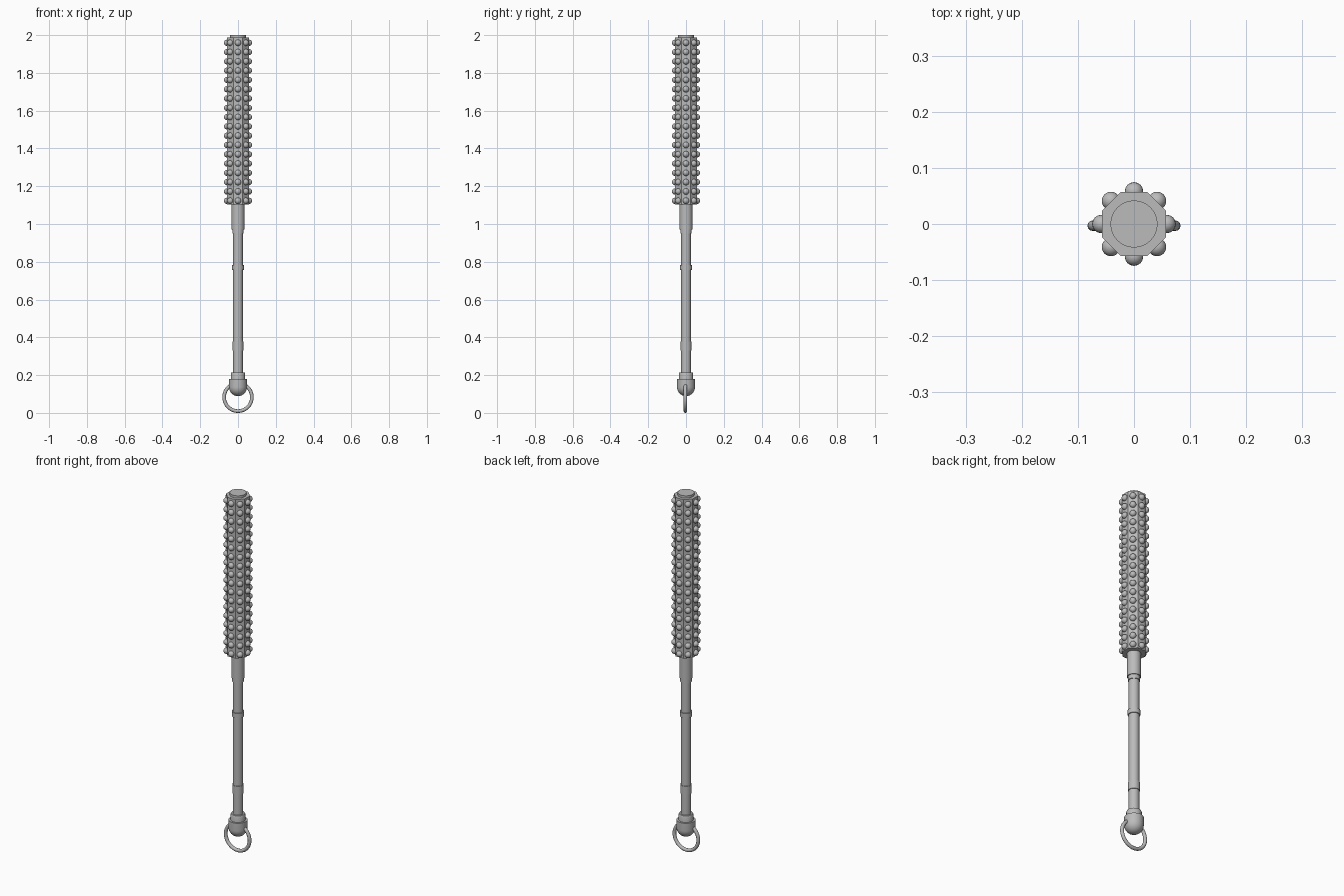
import bpy, bmesh
from math import pi, sin, cos, radians
from mathutils import Matrix, Vector

cube = bpy.data.objects.get("Cube")
if cube:
    bpy.data.objects.remove(cube, do_unlink=True)

steel = bpy.data.materials.new("grey_metal")
steel.use_nodes = True
GREY = (0.5, 0.5, 0.5, 1)
steel.diffuse_color = GREY
steel.node_tree.nodes["Principled BSDF"].inputs["Base Color"].default_value = GREY


def finish(name, bm, smooth=True):
    """Turn a bmesh into a named, shaded object."""
    bmesh.ops.recalc_face_normals(bm, faces=bm.faces)
    mesh = bpy.data.meshes.new(name)
    bm.to_mesh(mesh)
    bm.free()
    mesh.materials.append(steel)
    obj = bpy.data.objects.new(name, mesh)
    bpy.context.collection.objects.link(obj)
    if smooth:
        bpy.ops.object.select_all(action='DESELECT')
        obj.select_set(True)
        bpy.context.view_layer.objects.active = obj
        bpy.ops.object.shade_smooth_by_angle(angle=radians(35))
    return obj


def lathe(name, profile, sides=32, turn=0.0, smooth=True):
    """Closed solid from (radius, z) points listed bottom to top."""
    bm = bmesh.new()
    rings = []
    for r, z in profile:
        angles = [turn + 2 * pi * i / sides for i in range(sides)]
        rings.append([bm.verts.new((r * cos(a), r * sin(a), z)) for a in angles])
    for low, high in zip(rings, rings[1:]):
        for i in range(sides):
            j = (i + 1) % sides
            bm.faces.new((low[i], low[j], high[j], high[i]))
    bm.faces.new(rings[0][::-1])
    bm.faces.new(rings[-1])
    return finish(name, bm, smooth)


# Handle: shaft, grip bands and neck
lathe("shaft", [(0.026, 0.19), (0.026, 0.97)])
lathe("lower_band", [(0.029, 0.33), (0.029, 0.377)])
lathe("upper_band", [(0.031, 0.757), (0.031, 0.783)])
lathe("neck_collar", [(0.030, 0.95), (0.030, 0.975)])
lathe("neck", [(0.034, 0.972), (0.034, 1.11)])

# Pommel: collar and rounded cap
lathe("pommel_collar", [(0.038, 0.17), (0.038, 0.208), (0.035, 0.215)])
dome = [(0.048 * sin(a), 0.137 - 0.048 * cos(a))
        for a in (pi / 2 * (i + 0.2) / 8 for i in range(8))]
lathe("pommel_cap", dome + [(0.048, 0.137), (0.048, 0.18)])

# Octagonal head with a round end disc
FLAT = 0.057
CORNER = FLAT / cos(pi / 8)
lathe("head", [(CORNER, 1.103), (CORNER, 1.987)], sides=8, turn=pi / 8, smooth=False)
lathe("head_end_disc", [(0.042, 1.98), (0.042, 2.0)])

# Rounded studs, one column on each flat
studs = bmesh.new()
for row in range(18):
    for column in range(8):
        a = column * pi / 4
        place = Vector((0.058 * cos(a), 0.058 * sin(a), 1.123 + row * 0.0492))
        bmesh.ops.create_uvsphere(studs, u_segments=16, v_segments=10, radius=0.0165,
                                  matrix=Matrix.Translation(place))
finish("head_studs", studs)

# Hanging ring through the pommel
bpy.ops.mesh.primitive_torus_add(major_segments=48, minor_segments=12,
                                 major_radius=0.0735, minor_radius=0.0095,
                                 location=(0, -0.003, 0.083), rotation=(pi / 2, 0, 0))
ring = bpy.context.object
ring.name = "hanging_ring"
ring.data.materials.append(steel)
bpy.ops.object.shade_smooth_by_angle(angle=radians(35))
